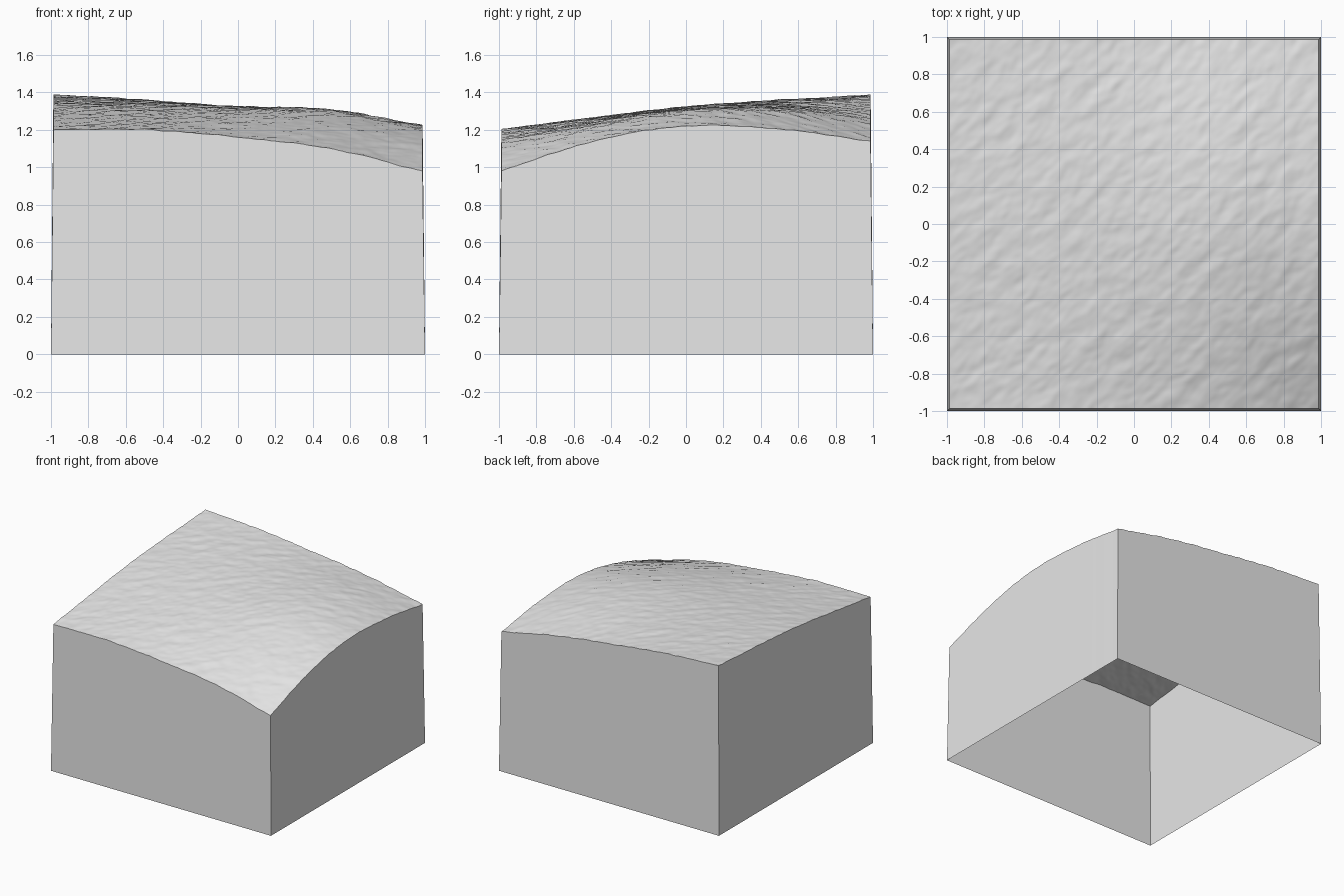
import bpy
import bmesh
from mathutils import Vector, noise

if "Cube" in bpy.data.objects:
    bpy.data.objects.remove(bpy.data.objects["Cube"])

CELLS = 140          # ground squares per side
TOP_HALF = 0.987     # the ground is slightly smaller than the foot of the walls

# Ground heights, rows from front to back, columns from -x to +x
HEIGHTS = [
    [1.20, 1.20, 1.16, 1.10, 0.98],
    [1.265, 1.265, 1.25, 1.22, 1.14],
    [1.325, 1.32, 1.31, 1.30, 1.22],
    [1.36, 1.35, 1.325, 1.30, 1.205],
    [1.39, 1.36, 1.305, 1.24, 1.14],
]


def spline(values, t):
    """Smooth curve through evenly spaced values, t from 0 to 1."""
    v = [2 * values[0] - values[1], *values, 2 * values[-1] - values[-2]]
    s = t * (len(values) - 1)
    i = min(int(s), len(values) - 2)
    f = s - i
    a, b, c, d = v[i:i + 4]
    return b + f * ((c - a) + f * ((2 * a - 5 * b + 4 * c - d) + f * (3 * (b - c) + d - a))) / 2


def roughness(x, y):
    """Small ripples drawn out along the diagonal."""
    along, across = x + y, x - y
    ripple = noise.noise(Vector((along * 5, across * 11, 0)))
    grain = noise.noise(Vector((along * 13, across * 25, 4)))
    return 0.005 * ripple + 0.0025 * grain


def ground_height(u, v):
    z = spline([spline(row, u) for row in HEIGHTS], v)
    return z + roughness(2 * u - 1, 2 * v - 1)


def make_material(name, colour):
    mat = bpy.data.materials.new(name)
    mat.use_nodes = True
    mat.diffuse_color = colour
    mat.node_tree.nodes["Principled BSDF"].inputs["Base Color"].default_value = colour
    return mat


def make_object(name, bm, mat):
    mesh = bpy.data.meshes.new(name)
    bm.to_mesh(mesh)
    bm.free()
    obj = bpy.data.objects.new(name, mesh)
    bpy.context.collection.objects.link(obj)
    mesh.materials.append(mat)
    return obj


stone = make_material("pale grey", (0.8, 0.8, 0.8, 1))

# Rolling ground surface
bm = bmesh.new()
bmesh.ops.create_grid(bm, x_segments=CELLS, y_segments=CELLS, size=TOP_HALF)
for vert in bm.verts:
    u, v = [(c / TOP_HALF + 1) / 2 for c in vert.co.xy]
    vert.co.z = ground_height(min(max(u, 0), 1), min(max(v, 0), 1))
for face in bm.faces:
    face.smooth = True
make_object("ground", bm, stone)

# Four thin walls that lean out to the foot, open underneath
bm = bmesh.new()
steps = [i / CELLS for i in range(CELLS)]
rim = ([(t, 0) for t in steps] + [(1, t) for t in steps]
       + [(1 - t, 1) for t in steps] + [(0, 1 - t) for t in steps])
upper, lower = [], []
for u, v in rim:
    x, y = 2 * u - 1, 2 * v - 1
    upper.append(bm.verts.new((x * TOP_HALF, y * TOP_HALF, ground_height(u, v))))
    lower.append(bm.verts.new((x, y, 0)))
for i in range(len(rim)):
    j = (i + 1) % len(rim)
    bm.faces.new((lower[i], lower[j], upper[j], upper[i]))
make_object("side_walls", bm, stone)
